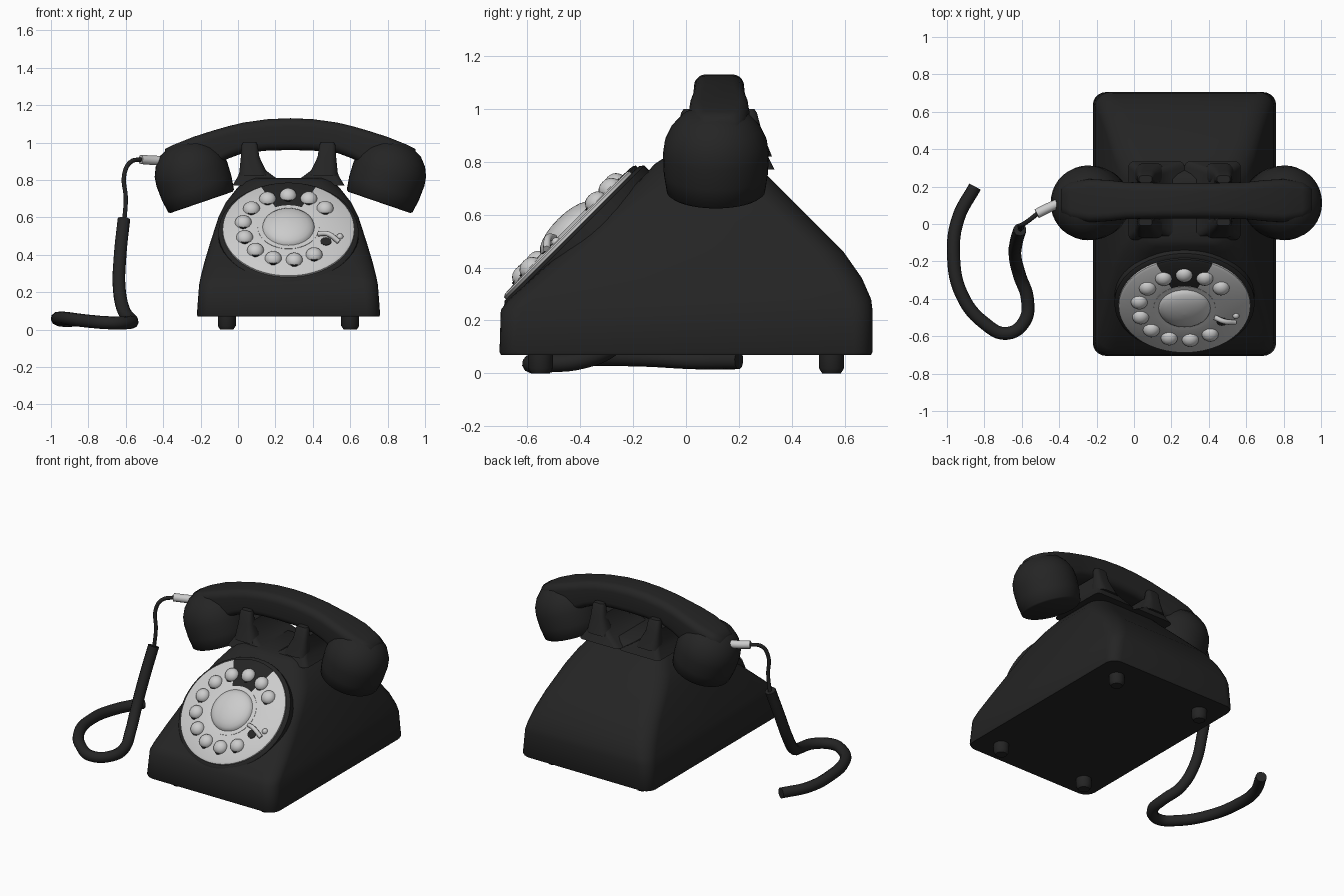
import bpy
import bmesh
from math import pi, cos, sin, atan2, degrees, radians
from mathutils import Matrix, Vector

if "Cube" in bpy.data.objects:
    bpy.data.objects.remove(bpy.data.objects["Cube"])


def material(name, value):
    m = bpy.data.materials.new(name)
    m.use_nodes = True
    color = (value, value, value, 1)
    m.diffuse_color = color
    bsdf = m.node_tree.nodes["Principled BSDF"]
    bsdf.inputs["Base Color"].default_value = color
    bsdf.inputs["Roughness"].default_value = 0.6
    return m


BLACK = material("black plastic", 0.018)
SILVER = material("light metal", 0.6)
CX = 0.28          # handset centre line
CY = 0.125         # handset and cradle depth centre
BODY_X = 0.27


def loft(name, rings, mat, matrix=None, angle=40):
    """Skin a list of equal point rings and cap both ends."""
    bm = bmesh.new()
    loops = [[bm.verts.new(p) for p in ring] for ring in rings]
    n = len(loops[0])
    for a, b in zip(loops, loops[1:]):
        for i in range(n):
            j = (i + 1) % n
            bm.faces.new((a[i], a[j], b[j], b[i]))
    bm.faces.new(loops[0][::-1])
    bm.faces.new(loops[-1])
    bmesh.ops.recalc_face_normals(bm, faces=bm.faces)
    me = bpy.data.meshes.new(name)
    bm.to_mesh(me)
    bm.free()
    me.materials.append(mat)
    me.shade_smooth()
    me.set_sharp_from_angle(angle=radians(angle))
    ob = bpy.data.objects.new(name, me)
    bpy.context.collection.objects.link(ob)
    if matrix:
        ob.matrix_world = matrix
    return ob


def rounded(cx, cy, hx, hy, r, steps=5):
    """Rounded rectangle outline."""
    pts = []
    for k, (sx, sy) in enumerate([(1, 1), (-1, 1), (-1, -1), (1, -1)]):
        for i in range(steps + 1):
            a = (k + i / steps) * pi / 2
            pts.append((cx + sx * (hx - r) + r * cos(a), cy + sy * (hy - r) + r * sin(a)))
    return pts


def lathe(name, profile, mat, matrix, segs=32, angle=40):
    rings = [[(r * cos(2 * pi * i / segs), r * sin(2 * pi * i / segs), h)
              for i in range(segs)] for r, h in profile]
    return loft(name, rings, mat, matrix, angle)


def dome(radius, height, base=0.0, steps=6):
    return [(radius * cos(t * pi / 2 / steps) + 0.001, base + height * sin(t * pi / 2 / steps))
            for t in range(steps + 1)]


def tube(name, points, radius, mat):
    cu = bpy.data.curves.new(name, "CURVE")
    cu.dimensions = "3D"
    cu.bevel_depth = radius
    cu.bevel_resolution = 3
    cu.use_fill_caps = True
    cu.resolution_u = 6
    cu.materials.append(mat)
    sp = cu.splines.new("BEZIER")
    sp.bezier_points.add(len(points) - 1)
    for bp, p in zip(sp.bezier_points, points):
        bp.co = p
        bp.handle_left_type = bp.handle_right_type = "AUTO"
    ob = bpy.data.objects.new(name, cu)
    bpy.context.collection.objects.link(ob)
    return ob


# Body: height, half width, front y, back y, corner radius
BODY = [(0.07, 0.485, -0.70, 0.70, 0.07), (0.08, 0.49, -0.705, 0.705, 0.07),
        (0.24, 0.478, -0.70, 0.705, 0.08), (0.28, 0.47, -0.67, 0.70, 0.09),
        (0.36, 0.45, -0.58, 0.665, 0.1), (0.46, 0.42, -0.47, 0.595, 0.11),
        (0.60, 0.375, -0.32, 0.455, 0.12), (0.68, 0.335, -0.23, 0.375, 0.12),
        (0.75, 0.28, -0.155, 0.305, 0.1), (0.79, 0.24, -0.12, 0.27, 0.09),
        (0.81, 0.20, -0.09, 0.24, 0.08)]
loft("body", [[(x, y, z) for x, y in rounded(BODY_X, (f + b) / 2, hw, (b - f) / 2, r)]
              for z, hw, f, b, r in BODY], BLACK)

# Feet
for x in (-0.06, 0.6):
    for y in (-0.55, 0.55):
        lathe("foot", [(0.035, 0), (0.048, 0.02), (0.048, 0.09)], BLACK,
              Matrix.Translation((x, y, 0)), 16)

# Cradle: a flared saddle with a front and a rear horn on each side
for s in (-1, 1):
    saddle = [(0.77, 0.15, 0.15, 0.21), (0.82, 0.175, 0.095, 0.185),
              (0.86, 0.195, 0.062, 0.165), (0.94, 0.205, 0.045, 0.145)]
    loft("cradle_saddle", [[(x, y, z) for x, y in rounded(BODY_X + s * off, CY, hx, hy, 0.03)]
                           for z, off, hx, hy in saddle], BLACK)
    for t in (-1, 1):
        horn = [(0.82, 0.185, 0.08, 0.14, 0.06), (0.92, 0.205, 0.05, 0.125, 0.035),
                (0.985, 0.208, 0.043, 0.118, 0.025), (1.0, 0.208, 0.035, 0.115, 0.018)]
        loft("cradle_horn", [[(x, y, z) for x, y in
                              rounded(BODY_X + s * off, CY + t * yo, hx, hy, hy * 0.8)]
                             for z, off, hx, yo, hy in horn], BLACK)

# Handset handle: distance from centre, bottom, top, half depth
HALF = [(0, 0.96, 1.13, 0.095), (0.12, 0.957, 1.125, 0.095), (0.25, 0.945, 1.107, 0.097),
        (0.33, 0.915, 1.088, 0.10), (0.42, 0.87, 1.062, 0.11), (0.52, 0.86, 1.03, 0.115),
        (0.62, 0.86, 0.99, 0.10), (0.67, 0.87, 0.965, 0.07)]
STATIONS = [(-d, *rest) for d, *rest in HALF[:0:-1]] + HALF
loft("handset_handle", [[(CX + d, y, z) for y, z in
                         rounded(CY, (lo + hi) / 2, w, (hi - lo) / 2, min(0.045, w * 0.6))]
                        for d, lo, hi, w in STATIONS], BLACK, angle=60)

# Ear and mouth cups
CUP = [(0.175, 0), (0.186, 0.008), (0.197, 0.08), (0.2, 0.16), (0.193, 0.21),
       (0.17, 0.26), (0.13, 0.305), (0.08, 0.33), (0.02, 0.34)]
for s, name in ((-1, "ear_cup"), (1, "mouth_cup")):
    place = Matrix.Translation((CX + s * 0.475, CY - 0.012, 0.68)) @ Matrix.Rotation(s * 0.33, 4, "Y")
    lathe(name, CUP, BLACK, place, 36, 50)

# Dial on the front slope
DIAL = Matrix.Translation((0.27, -0.414, 0.512)) @ Matrix.Rotation(radians(45), 4, "X")
lathe("dial_base", [(0.375, -0.05), (0.375, 0.012), (0.36, 0.024)], BLACK, DIAL, 48)
plate = lathe("dial_plate", [(0.352, 0.01), (0.352, 0.035), (0.34, 0.042),
                             (0.17, 0.05), (0.15, 0.05)], SILVER, DIAL, 72)
plate.data.materials.append(BLACK)
for face in plate.data.polygons:
    c = face.center
    if c.xy.length > 0.1 and 67 < degrees(atan2(c.y, c.x)) < 114:
        face.material_index = 1
lathe("dial_hub", dome(0.14, 0.055, 0.045), SILVER, DIAL)
lathe("dial_hub_shadow_ring", [(0.165, 0.046), (0.165, 0.052)], SILVER, DIAL)
for k in range(11):
    a = radians(37 + 26.7 * k)
    spot = DIAL @ Matrix.Translation((0.245 * cos(a), 0.245 * sin(a), 0.04))
    lathe("dial_knob", dome(0.045, 0.04), SILVER, spot, 16)
    lathe("dial_knob_gap", [(0.024, 0.0), (0.024, 0.012)], BLACK,
          spot @ Matrix.Translation((0, -0.026, 0)), 12)

# Finger stop
tube("finger_stop", [DIAL @ Vector(p) for p in
                     ((0.16, -0.06, 0.06), (0.21, -0.075, 0.075), (0.27, -0.11, 0.05))], 0.014, SILVER)
lathe("finger_stop_screw", dome(0.018, 0.02, 0.04), SILVER,
      DIAL @ Matrix.Translation((0.275, -0.065, 0)), 12)
lathe("finger_stop_gap", [(0.03, 0.04), (0.03, 0.05)], BLACK,
      DIAL @ Matrix.Translation((0.2, -0.105, 0)), 12)

# Cord with its sleeve, thin lead and thick coil
tube("cord_sleeve", [(-0.38, 0.12, 0.905), (-0.45, 0.09, 0.905), (-0.52, 0.055, 0.91)], 0.026, SILVER)
tube("cord_lead", [(-0.51, 0.06, 0.91), (-0.575, 0.01, 0.895), (-0.608, -0.01, 0.83),
                   (-0.6, -0.02, 0.7), (-0.61, -0.03, 0.56)], 0.012, BLACK)
tube("cord_coil", [(-0.61, -0.03, 0.59), (-0.63, -0.1, 0.4), (-0.635, -0.18, 0.22),
                   (-0.61, -0.28, 0.1), (-0.57, -0.40, 0.05), (-0.585, -0.52, 0.038),
                   (-0.68, -0.585, 0.036), (-0.8, -0.53, 0.045), (-0.92, -0.38, 0.06),
                   (-0.965, -0.17, 0.06), (-0.94, 0.03, 0.05), (-0.85, 0.2, 0.05)], 0.035, BLACK)
